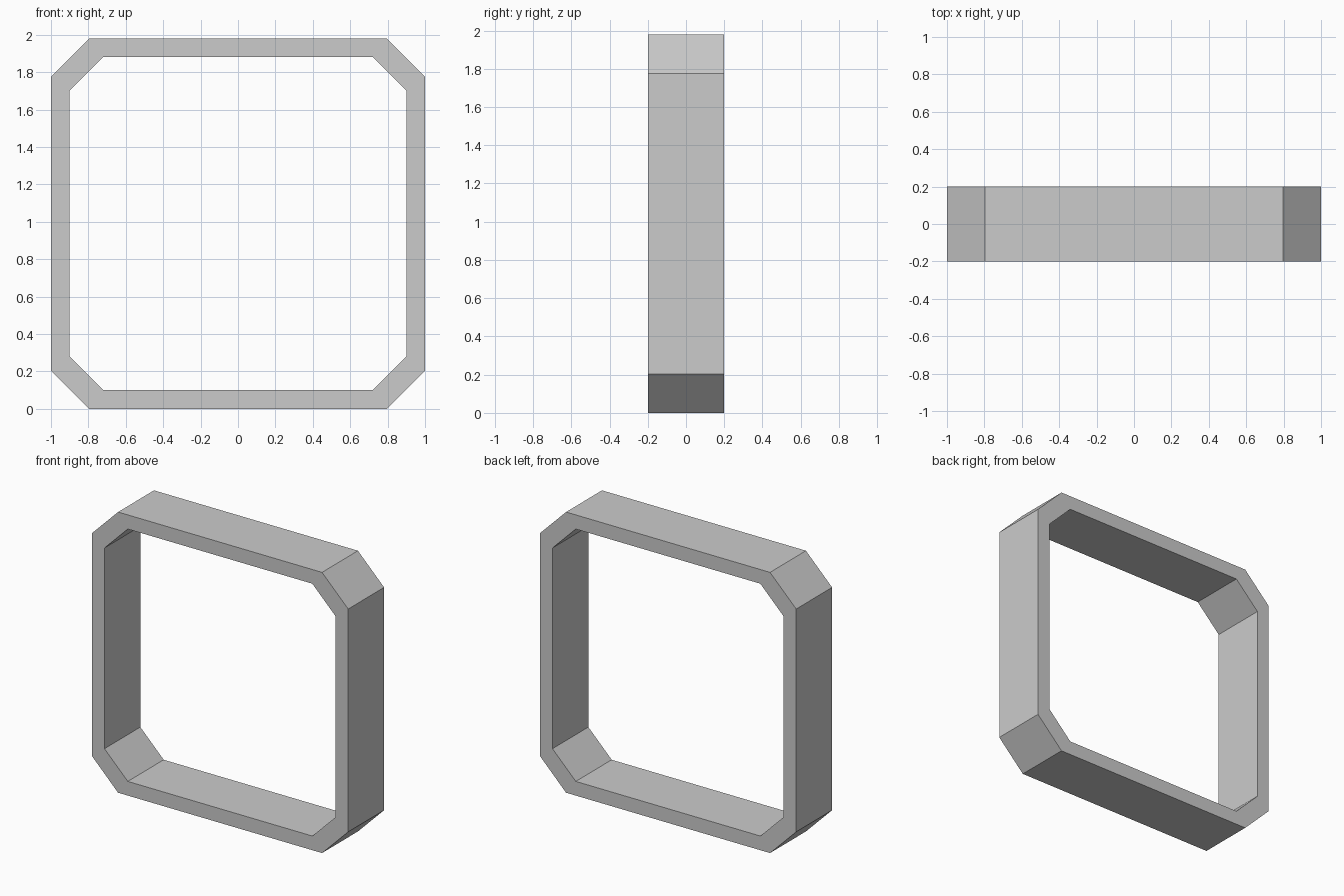
import bpy, bmesh

if "Cube" in bpy.data.objects:
    bpy.data.objects.remove(bpy.data.objects["Cube"])

HEIGHT, DEPTH = 1.98, 0.40


def chamfered_loop(bm, half_x, half_z, cut, y):
    """Eight-sided rectangle outline with cut corners, in the xz plane."""
    quarter = [(half_x, half_z - cut), (half_x - cut, half_z)]
    pts = (quarter
           + [(-x, z) for x, z in reversed(quarter)]
           + [(-x, -z) for x, z in quarter]
           + [(x, -z) for x, z in reversed(quarter)])
    return [bm.verts.new((x, y, z + HEIGHT / 2)) for x, z in pts]


def join_loops(bm, a, b):
    n = len(a)
    for i in range(n):
        j = (i + 1) % n
        bm.faces.new((a[i], a[j], b[j], b[i]))


# Square frame with chamfered corners: outer and inner outlines, front and back
bm = bmesh.new()
outer_front, outer_back = [chamfered_loop(bm, 1.0, HEIGHT / 2, 0.204, y)
                           for y in (-DEPTH / 2, DEPTH / 2)]
inner_front, inner_back = [chamfered_loop(bm, 0.902, HEIGHT / 2 - 0.10, 0.182, y)
                           for y in (-DEPTH / 2, DEPTH / 2)]
rings = [outer_front, outer_back, inner_back, inner_front]
for k in range(4):
    join_loops(bm, rings[k], rings[(k + 1) % 4])
bmesh.ops.recalc_face_normals(bm, faces=bm.faces)

mesh = bpy.data.meshes.new("chamfered_frame")
bm.to_mesh(mesh)
bm.free()
frame = bpy.data.objects.new("chamfered_frame", mesh)
bpy.context.collection.objects.link(frame)
